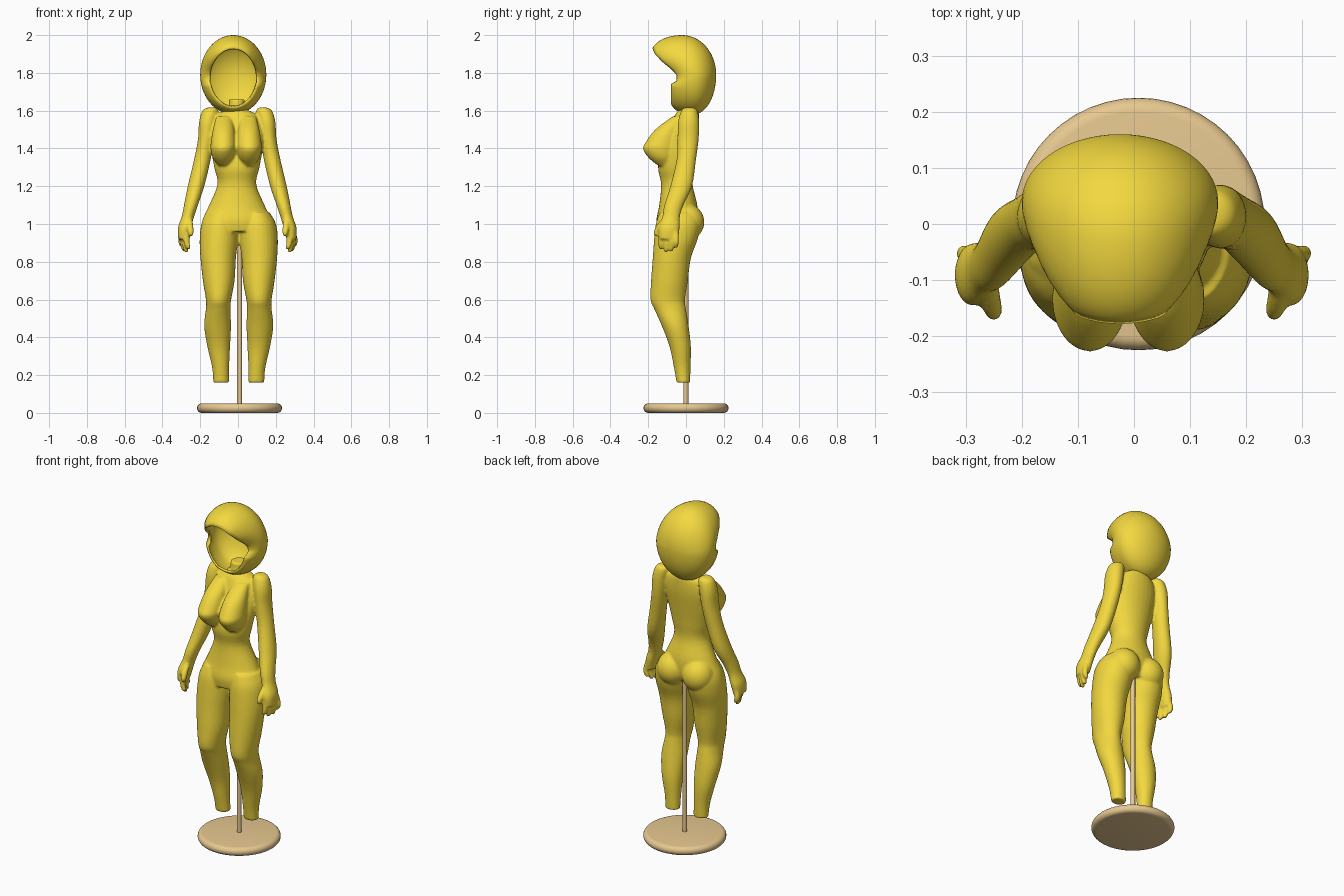
import bpy, bmesh, math
from mathutils import Vector

if "Cube" in bpy.data.objects:
    bpy.data.objects.remove(bpy.data.objects["Cube"])


def material(name, rgb):
    m = bpy.data.materials.new(name)
    m.diffuse_color = (*rgb, 1)
    m.use_nodes = True
    m.node_tree.nodes["Principled BSDF"].inputs["Base Color"].default_value = m.diffuse_color
    return m


gold = material("gold", (0.9, 0.69, 0.05))
wood = material("wood", (0.8, 0.58, 0.28))


def finish(name, bm, mat):
    bmesh.ops.recalc_face_normals(bm, faces=bm.faces)
    me = bpy.data.meshes.new(name)
    bm.to_mesh(me)
    bm.free()
    ob = bpy.data.objects.new(name, me)
    bpy.context.collection.objects.link(ob)
    me.materials.append(mat)
    me.polygons.foreach_set("use_smooth", [True] * len(me.polygons))
    return ob


def apply_modifiers(ob):
    bpy.context.view_layer.objects.active = ob
    for m in list(ob.modifiers):
        bpy.ops.object.modifier_apply(modifier=m.name)


def spline(rows, steps):
    out = []
    for i in range(len(rows) - 1):
        p = [rows[max(0, min(len(rows) - 1, i + k))] for k in (-1, 0, 1, 2)]
        for j in range(steps):
            t = j / steps
            out.append([0.5 * (2 * b + (c - a) * t + (2*a - 5*b + 4*c - d) * t*t
                        + (3*b - a - 3*c + d) * t**3) for a, b, c, d in zip(*p)])
    return out + [rows[-1]]


def loft(bm, rows, side=1, dx=0.0, n=28, steps=4):
    """Closed loft through rows of (z, x centre, x radius, front y, back y)."""
    rings = []
    for z, cx, rx, y0, y1 in spline(rows, steps):
        rings.append([bm.verts.new((dx + side * (cx + rx * math.cos(a)),
                      (y0 + y1) / 2 + (y1 - y0) / 2 * math.sin(a), z))
                      for a in [2 * math.pi * k / n for k in range(n)]])
    faces = [bm.faces.new(rings[0]), bm.faces.new(rings[-1][::-1])]
    for a, b in zip(rings, rings[1:]):
        for k in range(n):
            faces.append(bm.faces.new((a[k], b[k], b[(k+1) % n], a[(k+1) % n])))
    bmesh.ops.recalc_face_normals(bm, faces=faces)


def ellipsoid(bm, c, r):
    vs = bmesh.ops.create_uvsphere(bm, u_segments=28, v_segments=18, radius=1)["verts"]
    for v in vs:
        v.co = Vector(c) + Vector([v.co[i] * r[i] for i in range(3)])


TORSO = [(1.66, 0, .042, -.03, .06), (1.61, 0, .05, -.035, .065), (1.575, 0, .11, -.06, .07),
         (1.5, 0, .14, -.09, .068), (1.4, 0, .137, -.13, .055), (1.3, 0, .12, -.148, .042),
         (1.21, 0, .103, -.132, .035), (1.1, 0, .147, -.142, .06), (1.02, 0, .183, -.157, .06),
         (.96, 0, .19, -.15, .04)]
LEG = [(1.06, .095, .07, -.14, .06), (1.0, .1, .097, -.16, .075), (.92, .105, .102, -.169, .062),
       (.82, .109, .094, -.176, .026), (.7, .106, .084, -.185, .01), (.6, .107, .067, -.188, -.005),
       (.55, .109, .065, -.168, .0), (.46, .112, .071, -.128, .014), (.35, .106, .06, -.087, .026),
       (.24, .096, .045, -.064, .024), (.16, .093, .042, -.05, .022)]
ARM = [(1.617, .137, .018, -.005, .04), (1.6, .142, .042, -.025, .06), (1.54, .155, .047, -.042, .07),
       (1.45, .165, .043, -.045, .067), (1.34, .185, .044, -.05, .053), (1.2, .218, .044, -.083, .032),
       (1.1, .245, .037, -.115, -.013), (1.04, .261, .033, -.125, -.032),
       (.98, .28, .034, -.145, -.033), (.92, .288, .026, -.142, -.043)]
BREAST = [(1.57, .065, .04, -.07, 0), (1.5, .066, .057, -.163, -.02), (1.43, .068, .066, -.215, -.04),
          (1.395, .069, .066, -.227, -.04), (1.35, .068, .056, -.198, -.05), (1.31, .066, .03, -.15, -.06)]

# Figure: lofted limbs and torso fused into one smooth skin
bm = bmesh.new()
loft(bm, TORSO, 1, -.006)
for s in (-1, 1):
    loft(bm, LEG, s, .004)
    loft(bm, ARM, s, -.004)
    loft(bm, BREAST, s, -.01)
    ellipsoid(bm, (s * .083 - .004, .005, 1.01), (.09, .092, .095))
    # fingers, from back to front
    for k, tip in enumerate((.873, .853, .85, .865)):
        y, x = -.052 - .027 * k, .302 - .01 * k
        loft(bm, [(.96, x - .01, .014, y - .013, y + .013), (.91, x, .016, y - .014, y + .014),
                  (tip + .012, x - .007, .014, y - .012, y + .012),
                  (tip, x - .01, .007, y - .006, y + .006)], s, 0, 14)
    # thumb
    loft(bm, [(1.03, .258, .016, -.125, -.09), (.99, .254, .018, -.158, -.118),
              (.955, .25, .016, -.172, -.138), (.935, .25, .008, -.166, -.146)], s, 0, 14)
body = finish("figure_body", bm, gold)
rm = body.modifiers.new("fuse", 'REMESH')
rm.mode, rm.voxel_size, rm.use_smooth_shade = 'VOXEL', .0065, True
sm = body.modifiers.new("soften", 'SMOOTH')
sm.factor, sm.iterations = .5, 6
apply_modifiers(body)

# Hood: egg-shaped shell with an oval face opening and overhanging brim
RIM = [(-1, -.07), (-.9, -.08), (-.22, -.08), (-.12, -.05), (.1, -.05), (.3, -.08),
       (.5, -.12), (.8, -.165), (1, -.178)]


def rim_y(s):
    for (a, ya), (b, yb) in zip(RIM, RIM[1:]):
        if s <= b:
            return ya + (yb - ya) * max(0, s - a) / (b - a)
    return RIM[-1][1]


bm = bmesh.new()
N, M = 56, 14
cx, cz = -.025, 1.79
rings = []
for i in range(1, 2 * M + 1):
    ring = []
    for k in range(N):
        a = 2 * math.pi * k / N
        c, s = math.cos(a), math.sin(a)
        ymid = .04 - .06 * max(0, s)
        if i <= M:
            t = i / M * math.pi / 2
            f, y = math.sin(t), ymid + (.16 - ymid) * math.cos(t)
            x, z = .175 * f * c, .21 * f * s
        else:
            t = (i - M) / M
            g = 1 - math.sqrt(1 - (.97 * t) ** 2)
            g /= 1 - math.sqrt(1 - .97 ** 2)
            y = ymid + (rim_y(s) - ymid) * t
            x = c * (.175 - .05 * g)
            z = s * (.21 - .055 * g) - .015 * g
        ring.append(bm.verts.new((cx + x, y, cz + z)))
    rings.append(ring)
pole = bm.verts.new((cx, .16, cz))
for k in range(N):
    j = (k + 1) % N
    bm.faces.new((pole, rings[0][k], rings[0][j]))
    for a, b in zip(rings, rings[1:]):
        bm.faces.new((a[k], b[k], b[j], a[j]))
hood = finish("head_hood", bm, gold)
so = hood.modifiers.new("shell", 'SOLIDIFY')
so.thickness, so.offset = .01, -1
apply_modifiers(hood)


# Stand: rounded disc and support rod
def lathe(name, profile, x, n=48):
    bm = bmesh.new()
    vs = [bm.verts.new((r, 0, z)) for r, z in profile]
    es = [bm.edges.new(p) for p in zip(vs, vs[1:])]
    bmesh.ops.spin(bm, geom=vs + es, cent=(0, 0, 0), axis=(0, 0, 1),
                   angle=2 * math.pi, steps=n, use_duplicate=False)
    bmesh.ops.remove_doubles(bm, verts=bm.verts, dist=1e-5)
    ob = finish(name, bm, wood)
    ob.location.x = x
    bpy.ops.object.select_all(action='DESELECT')
    ob.select_set(True)
    bpy.context.view_layer.objects.active = ob
    bpy.ops.object.shade_smooth_by_angle(angle=math.radians(40))


edge = [(.2 + .025 * math.cos(a), .025 + .025 * math.sin(a))
        for a in [-math.pi / 2 + math.pi * k / 10 for k in range(11)]]
lathe("stand_base", [(0, 0)] + edge + [(0, .05)], .008)
lathe("stand_rod", [(0, .03), (.013, .03), (.013, 1.02), (0, 1.02)], .008, 20)
